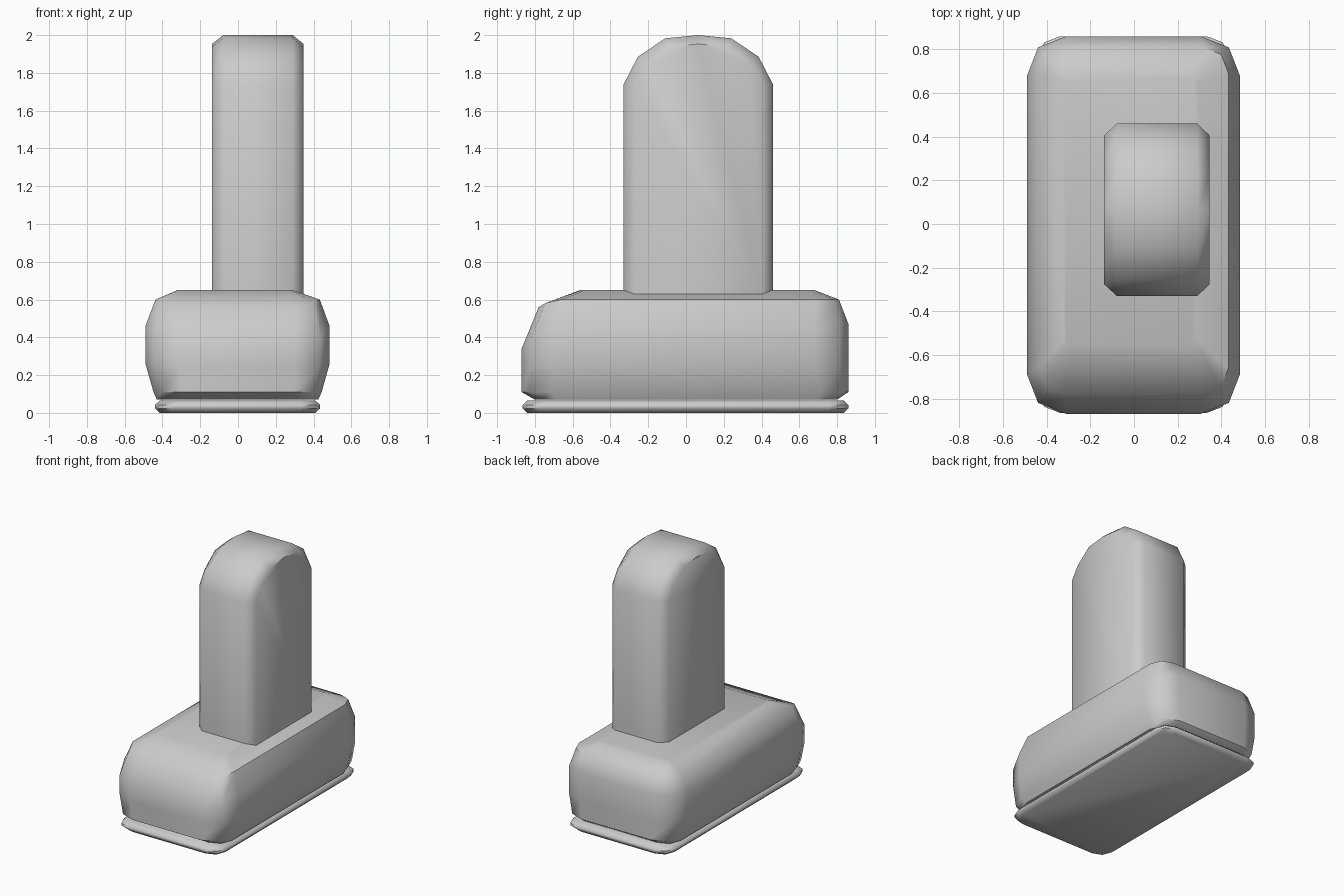
import bpy, bmesh, math

if "Cube" in bpy.data.objects:
    bpy.data.objects.remove(bpy.data.objects["Cube"])


def loft(name, rings):
    """Skin a stack of equal-length closed loops and cap both ends."""
    bm = bmesh.new()
    loops = [[bm.verts.new(p) for p in ring] for ring in rings]
    n = len(loops[0])
    for a, b in zip(loops, loops[1:]):
        for i in range(n):
            j = (i + 1) % n
            bm.faces.new((a[i], a[j], b[j], b[i]))
    bm.faces.new(loops[0])
    bm.faces.new(loops[-1])
    bmesh.ops.recalc_face_normals(bm, faces=bm.faces[:])
    mesh = bpy.data.meshes.new(name)
    bm.to_mesh(mesh)
    bm.free()
    obj = bpy.data.objects.new(name, mesh)
    bpy.context.collection.objects.link(obj)
    bpy.context.view_layer.objects.active = obj
    obj.select_set(True)
    bpy.ops.object.shade_smooth_by_angle(angle=math.radians(50))
    obj.select_set(False)
    return obj


def rounded_ring(x0, x1, y0, y1, corner, z_front, z_side, z_back):
    """Rounded rectangle, three points per corner, height varying by side."""
    pts = []
    k = corner * 0.28
    for x, sx, y, sy, z_end, side_first in (
            (x0, 1, y0, 1, z_front, True), (x1, -1, y0, 1, z_front, False),
            (x1, -1, y1, -1, z_back, True), (x0, 1, y1, -1, z_back, False)):
        trio = [(x, y + sy * corner, z_side),
                (x + sx * k, y + sy * k, (z_side + z_end) / 2),
                (x + sx * corner, y, z_end)]
        pts += trio if side_first else trio[::-1]
    return pts


# Thin sole plate with a rounded rim
loft("sole_plate", [
    rounded_ring(-0.44 + d, 0.435 - d, -0.865 + d, 0.86 - d, 0.1, z, z, z)
    for d, z in ((0.025, 0.0), (0.0, 0.024), (0.0, 0.042), (0.025, 0.065))])

# Pillowy foot body, lower and more sloped at the toe
loft("foot_body", [rounded_ring(*r) for r in (
    (-0.43, 0.425, -0.80, 0.80, 0.12, 0.07, 0.07, 0.07),
    (-0.447, 0.443, -0.87, 0.86, 0.15, 0.11, 0.11, 0.11),
    (-0.49, 0.485, -0.87, 0.86, 0.18, 0.25, 0.26, 0.26),
    (-0.49, 0.485, -0.87, 0.86, 0.18, 0.34, 0.46, 0.47),
    (-0.437, 0.433, -0.78, 0.81, 0.12, 0.56, 0.60, 0.60),
    (-0.32, 0.29, -0.56, 0.68, 0.03, 0.65, 0.65, 0.65))])

# Upright leg: arched side profile with chamfered edges
ARCH = [(-0.33, 0.6), (-0.33, 1.74), (-0.255, 1.885), (-0.11, 1.983), (0.065, 2.0),
        (0.24, 1.983), (0.385, 1.885), (0.46, 1.74), (0.46, 0.6)]


def arch_ring(x, inset):
    s = 1 - inset / 0.395
    return [(x, 0.065 + (y - 0.065) * s, z - (inset * 0.85 if z > 1.75 else 0))
            for y, z in ARCH]


loft("leg", [arch_ring(-0.138, 0.055), arch_ring(-0.078, 0.0),
             arch_ring(0.29, 0.0), arch_ring(0.347, 0.055)])
